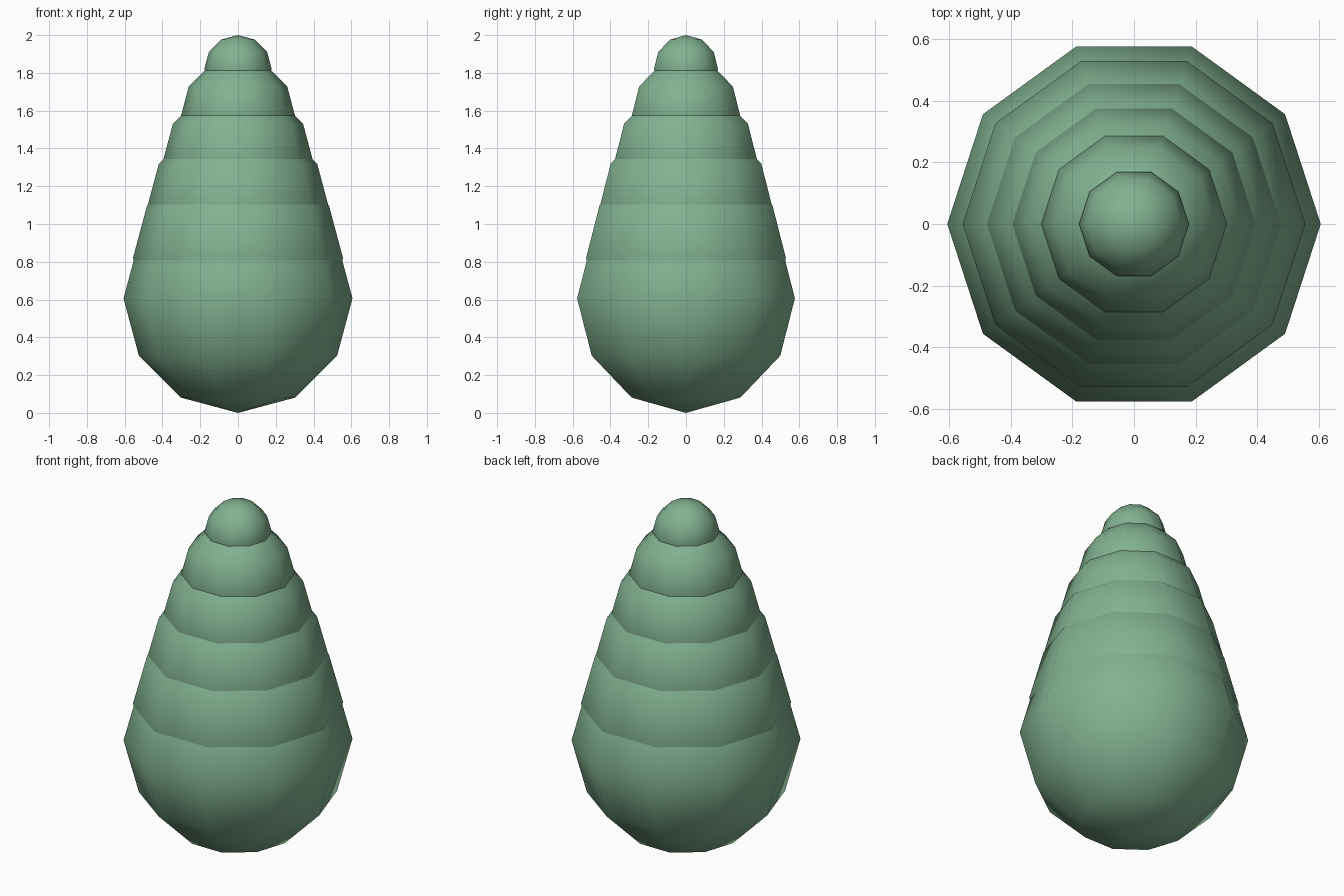
import bpy, bmesh
from math import pi
from mathutils import Matrix

if "Cube" in bpy.data.objects:
    bpy.data.objects.remove(bpy.data.objects["Cube"])


def ball(name, radius, z, mat=None):
    """Smooth-shaded ten-sided ball with six rings, corners on the x axis."""
    bm = bmesh.new()
    bmesh.ops.create_uvsphere(bm, u_segments=10, v_segments=6, radius=radius)
    if max(v.co.y for v in bm.verts) > max(v.co.x for v in bm.verts) + 1e-4:
        bmesh.ops.rotate(bm, verts=bm.verts, matrix=Matrix.Rotation(pi / 2, 3, 'Z'))
    for f in bm.faces:
        f.smooth = True
    mesh = bpy.data.meshes.new(name)
    bm.to_mesh(mesh)
    bm.free()
    mesh.materials.append(mat)
    obj = bpy.data.objects.new(name, mesh)
    obj.location.z = z
    bpy.context.collection.objects.link(obj)
    return obj


green = bpy.data.materials.new("soft_green")
green.diffuse_color = (0.22, 0.44, 0.28, 1)
green.use_nodes = True
green.node_tree.nodes["Principled BSDF"].inputs["Base Color"].default_value = green.diffuse_color

# Overlapping foliage balls, shrinking from base to tip
tiers = [
    ("base_foliage", 0.606, 0.606),
    ("lower_foliage", 0.556, 0.82),
    ("middle_foliage", 0.484, 1.077),
    ("upper_foliage", 0.398, 1.331),
    ("crown_foliage", 0.301, 1.577),
    ("tip_foliage", 0.178, 1.822),
]
for name, radius, z in tiers:
    ball(name, radius, z, green)
